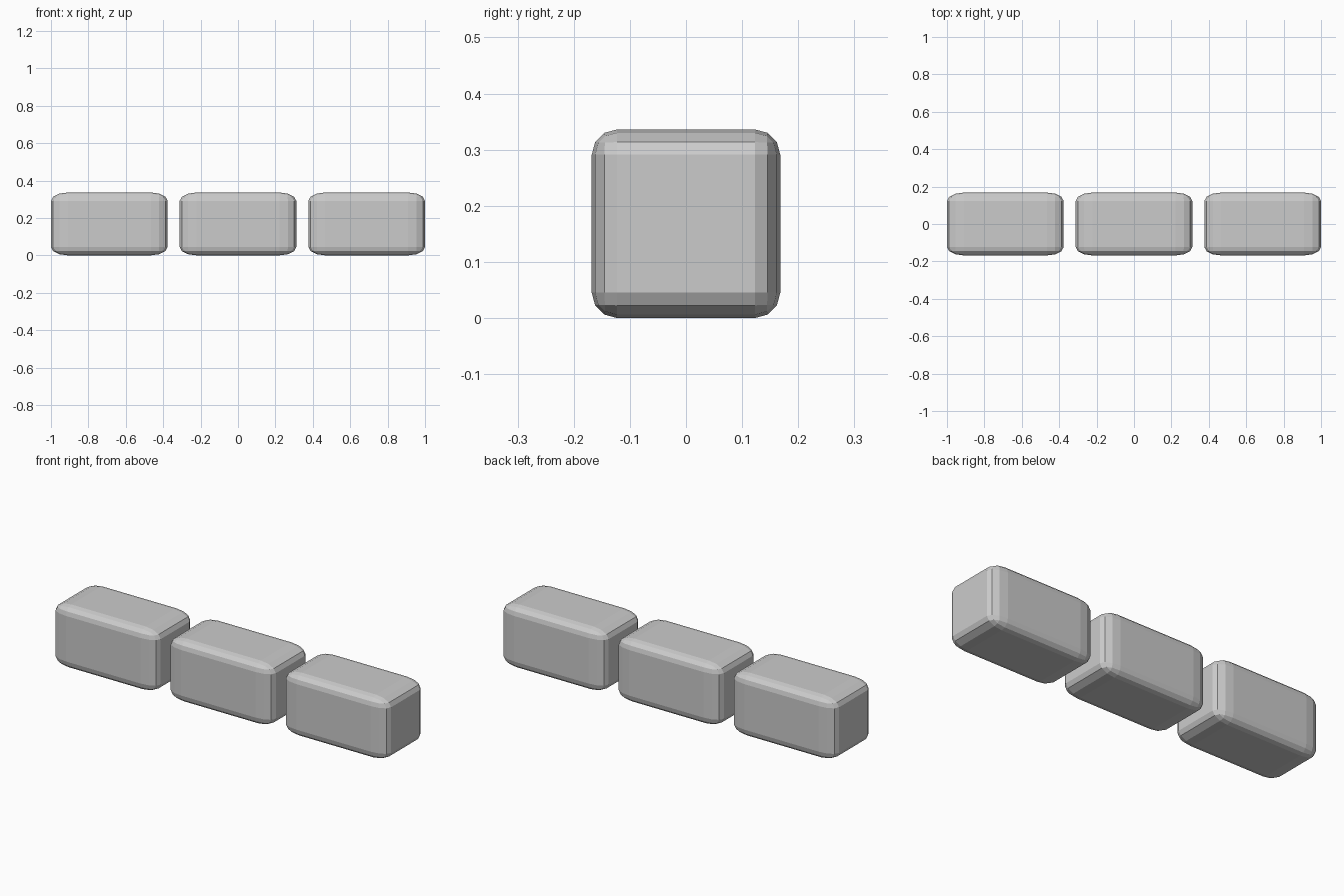
import bpy, bmesh

if "Cube" in bpy.data.objects:
    bpy.data.objects.remove(bpy.data.objects["Cube"])

# Rounded block: bevelled in a half-length box, then stretched along x
def block(name, x):
    bm = bmesh.new()
    bmesh.ops.create_cube(bm, size=1)
    bmesh.ops.scale(bm, vec=(0.312, 0.336, 0.336), verts=bm.verts)
    bmesh.ops.bevel(bm, geom=bm.edges[:], offset=0.045, offset_type='OFFSET',
                    segments=3, profile=0.5, affect='EDGES')
    bmesh.ops.scale(bm, vec=(2, 1, 1), verts=bm.verts)
    me = bpy.data.meshes.new(name)
    bm.to_mesh(me)
    bm.free()
    ob = bpy.data.objects.new(name, me)
    ob.location = (x, 0, 0.168)
    bpy.context.collection.objects.link(ob)

# Row of three equal blocks with narrow gaps
for name, x in (("left_block", -0.688), ("middle_block", 0), ("right_block", 0.688)):
    block(name, x)
